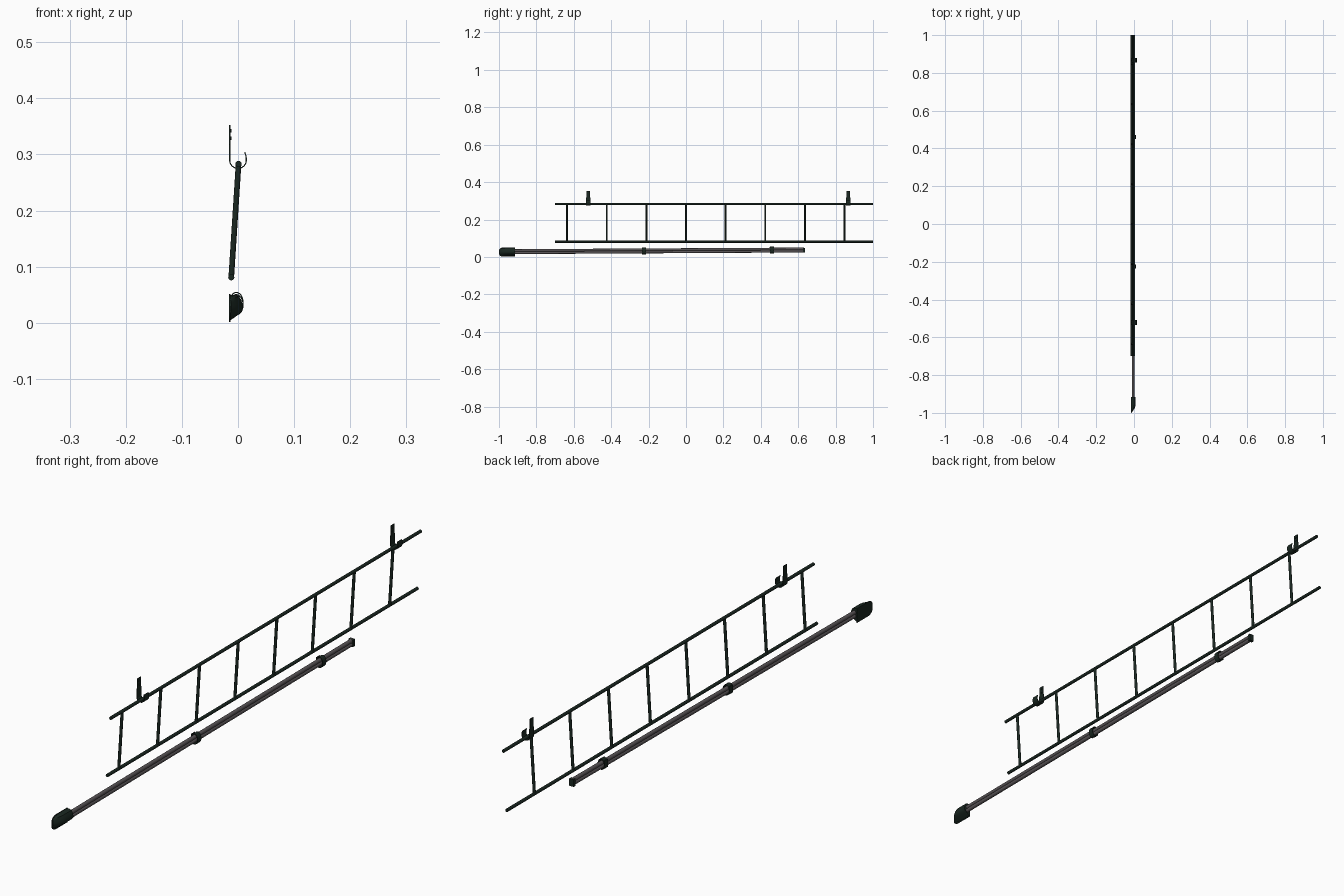
import bpy, bmesh, math
from mathutils import Vector

if "Cube" in bpy.data.objects:
    bpy.data.objects.remove(bpy.data.objects["Cube"])


def material(name, rgb):
    m = bpy.data.materials.new(name)
    m.diffuse_color = (*rgb, 1)
    m.use_nodes = True
    m.node_tree.nodes["Principled BSDF"].inputs["Base Color"].default_value = m.diffuse_color
    return m


GREEN = material("dark_green", (0.010, 0.020, 0.015))
GREY = material("pole_grey", (0.10, 0.09, 0.095))


def finish(name, bm, mat):
    bmesh.ops.recalc_face_normals(bm, faces=bm.faces[:])
    me = bpy.data.meshes.new(name)
    bm.to_mesh(me)
    bm.free()
    ob = bpy.data.objects.new(name, me)
    bpy.context.collection.objects.link(ob)
    me.materials.append(mat)
    bpy.context.view_layer.objects.active = ob
    ob.select_set(True)
    bpy.ops.object.shade_smooth_by_angle(angle=math.radians(35))
    ob.select_set(False)
    return ob


def rod(name, a, b, r, mat, sides=16):
    a, b = Vector(a), Vector(b)
    d = b - a
    bm = bmesh.new()
    bmesh.ops.create_cone(bm, cap_ends=True, segments=sides, radius1=r, radius2=r, depth=d.length)
    bm.transform(d.to_track_quat('Z', 'Y').to_matrix().to_4x4())
    bmesh.ops.translate(bm, vec=(a + b) / 2, verts=bm.verts)
    return finish(name, bm, mat)


def box(name, lo, hi, mat):
    lo, hi = Vector(lo), Vector(hi)
    bm = bmesh.new()
    bmesh.ops.create_cube(bm, size=1)
    bmesh.ops.scale(bm, vec=hi - lo, verts=bm.verts)
    bmesh.ops.translate(bm, vec=(lo + hi) / 2, verts=bm.verts)
    return finish(name, bm, mat)


def strap(name, path, y, width, t, mat):
    """Bent flat strip following an xz path, centred at y."""
    pts = [Vector(p) for p in path]
    bm = bmesh.new()
    rows = []
    for i, p in enumerate(pts):
        d = (pts[min(i + 1, len(pts) - 1)] - pts[max(i - 1, 0)]).normalized()
        n = Vector((-d.y, d.x)) * t / 2
        rows.append([bm.verts.new((q.x, y + s * width / 2, q.y))
                     for q, s in ((p + n, -1), (p + n, 1), (p - n, 1), (p - n, -1))])
    for a, b in zip(rows, rows[1:]):
        for k in range(4):
            bm.faces.new((a[k], a[(k + 1) % 4], b[(k + 1) % 4], b[k]))
    bm.faces.new(rows[0])
    bm.faces.new(rows[-1])
    return finish(name, bm, mat)


def arc(cx, cz, rx, rz, a0, a1, n):
    return [(cx + rx * math.cos(math.radians(a0 + (a1 - a0) * i / n)),
             cz + rz * math.sin(math.radians(a0 + (a1 - a0) * i / n))) for i in range(n + 1)]


# Ladder, leaning slightly: two rails and eight rungs
TOP, LOW = (0.001, 0.283), (-0.012, 0.081)
for nm, (x, z) in (("upper_rail", TOP), ("lower_rail", LOW)):
    rod("ladder_" + nm, (x, -0.70, z), (x, 1.0, z), 0.0055, GREEN)
for i in range(8):
    y = -0.636 + i * 0.212
    rod("ladder_rung", (TOP[0], y, TOP[1]), (LOW[0], y, LOW[1]), 0.005, GREEN, 12)

# Wall hooks carrying the ladder, with two screws each
for y in (-0.522, 0.867):
    j = [(-0.0148, 0.318)] + arc(0, 0.290, 0.0148, 0.0150, 180, 360, 18) + [(0.0145, 0.297), (0.012, 0.304)]
    strap("hook_curve", j, y, 0.025, 0.002, GREEN)
    box("hook_plate", (-0.0158, y - 0.009, 0.312), (-0.0138, y + 0.009, 0.352), GREEN)
    for z in (0.329, 0.342):
        rod("hook_screw", (-0.015, y, z), (-0.0118, y, z), 0.003, GREEN, 12)


# Pole pair: two grey tubes rising gently from front to back
def pole_z(y):
    return 0.028 + (y + 0.95) / 1.585 * 0.009


for dx, dz in ((-0.001, 0.0063), (-0.001, -0.0063)):
    x = -0.004 + dx
    rod("pole_tube", (x, -0.95, pole_z(-0.95) + dz), (x, 0.632, pole_z(0.632) + dz), 0.0068, GREY)
box("pole_end_block", (-0.014, 0.625, 0.024), (0.003, 0.636, 0.049), GREEN)

# Clamps around the poles: open ring, back plate
for y in (-0.225, 0.46):
    c = pole_z(y)
    ring = arc(-0.003, c, 0.012, 0.018, 165, -160, 28)
    strap("clamp_ring", ring, y, 0.02, 0.002, GREEN)
    box("clamp_plate", (-0.0158, y - 0.01, c - 0.012), (-0.0138, y + 0.01, c + 0.015), GREEN)

# Front cap: rounded back plate and lofted shell
bm = bmesh.new()
prof = [(-0.915, 0.001), (-0.915, 0.051)]
prof += [(-0.975 - 0.025 * math.sin(math.radians(a)), 0.026 + 0.025 * (abs(math.cos(math.radians(a))) ** 0.6)
          * (1 if a < 90 else -1)) for a in range(0, 181, 15)]
f = bm.faces.new([bm.verts.new((-0.0158, y, z)) for y, z in prof])
ex = bmesh.ops.extrude_face_region(bm, geom=[f])
bmesh.ops.translate(bm, vec=(0.002, 0, 0), verts=[v for v in ex["geom"] if isinstance(v, bmesh.types.BMVert)])
finish("cap_back_plate", bm, GREEN)

bm = bmesh.new()
section = [(-0.0145, 0.050), (-0.006, 0.0495), (0.002, 0.047), (0.006, 0.040), (0.0085, 0.032),
           (0.009, 0.025), (0.006, 0.019), (0.0, 0.014), (-0.008, 0.008), (-0.0145, 0.004)]
rows = []
for y, sx, sz in ((-0.915, 1, 1), (-0.955, 1, 1), (-0.968, 0.88, 0.97), (-0.980, 0.65, 0.9),
                  (-0.990, 0.38, 0.78), (-0.997, 0.12, 0.6)):
    rows.append([bm.verts.new((-0.0145 + (x + 0.0145) * sx, y, 0.027 + (z - 0.027) * sz)) for x, z in section])
for a, b in zip(rows, rows[1:]):
    for k in range(len(section)):
        m = (k + 1) % len(section)
        bm.faces.new((a[k], a[m], b[m], b[k]))
bm.faces.new(rows[0])
bm.faces.new(rows[-1])
finish("cap_shell", bm, GREEN)
